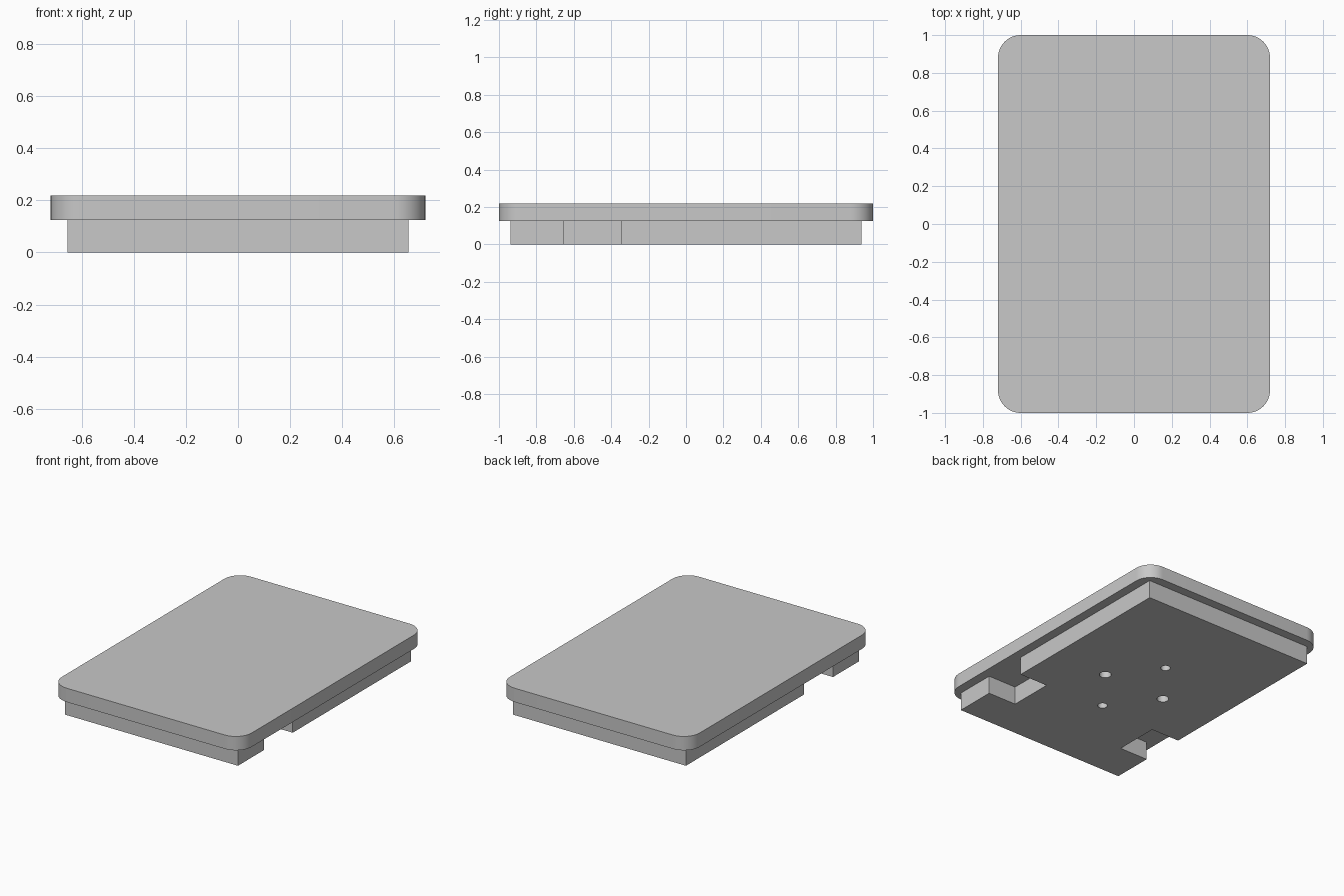
import bpy, bmesh, math

old = bpy.data.objects.get("Cube")
if old:
    bpy.data.objects.remove(old, do_unlink=True)

grey = bpy.data.materials.new("plain_grey")
grey.use_nodes = True
colour = (0.58, 0.58, 0.58, 1)
grey.diffuse_color = colour
grey.node_tree.nodes["Principled BSDF"].inputs["Base Color"].default_value = colour

BASE_TOP, PLATE_TOP = 0.125, 0.22


def prism(name, outline, z0, z1, corner=0.0):
    """Extrude a closed outline upward, optionally rounding its vertical edges."""
    bm = bmesh.new()
    face = bm.faces.new([bm.verts.new((x, y, z0)) for x, y in outline])
    grown = bmesh.ops.extrude_face_region(bm, geom=[face])["geom"]
    bmesh.ops.translate(bm, vec=(0, 0, z1 - z0),
                        verts=[g for g in grown if isinstance(g, bmesh.types.BMVert)])
    if corner:
        upright = [e for e in bm.edges
                   if abs(e.verts[0].co.z - e.verts[1].co.z) > 0.01]
        bmesh.ops.bevel(bm, geom=upright, offset=corner, segments=12,
                        profile=0.5, affect='EDGES')
    bmesh.ops.recalc_face_normals(bm, faces=bm.faces)
    mesh = bpy.data.meshes.new(name)
    bm.to_mesh(mesh)
    bm.free()
    mesh.materials.append(grey)
    ob = bpy.data.objects.new(name, mesh)
    bpy.context.collection.objects.link(ob)
    return ob


def smooth(ob):
    bpy.ops.object.select_all(action='DESELECT')
    ob.select_set(True)
    bpy.context.view_layer.objects.active = ob
    bpy.ops.object.shade_smooth_by_angle(angle=math.radians(30))


# Top plate with rounded corners
W, L = 0.72, 1.0
top_plate = prism("top_plate", [(-W, -L), (W, -L), (W, L), (-W, L)],
                  BASE_TOP, PLATE_TOP, corner=0.12)
smooth(top_plate)

# Base block: right half outline with its side notch, mirrored to the left
w, l, inner, n0, n1 = 0.656, 0.9375, 0.44, -0.656, -0.344
half = [(w, -l), (w, n0), (inner, n0), (inner, n1), (w, n1), (w, l)]
base_block = prism("base_block", half + [(-x, y) for x, y in reversed(half)],
                   0, BASE_TOP)

# Four mounting holes in the underside
for x, y, radius in ((0.24, 0, 0.038), (0, 0.3125, 0.031)):
    for side in (1, -1):
        bpy.ops.mesh.primitive_cylinder_add(vertices=32, radius=radius, depth=0.5,
                                            location=(x * side, y * side, 0))
        cutter = bpy.context.object
        cutter.name = "hole_cutter"
        cutter.hide_render = True
        cutter.data.materials.append(grey)
        cut = base_block.modifiers.new("hole", 'BOOLEAN')
        cut.operation = 'DIFFERENCE'
        cut.solver = 'EXACT'
        cut.object = cutter
        bpy.context.view_layer.objects.active = base_block
        bpy.ops.object.modifier_apply(modifier=cut.name)
        bpy.data.objects.remove(cutter, do_unlink=True)
smooth(base_block)
